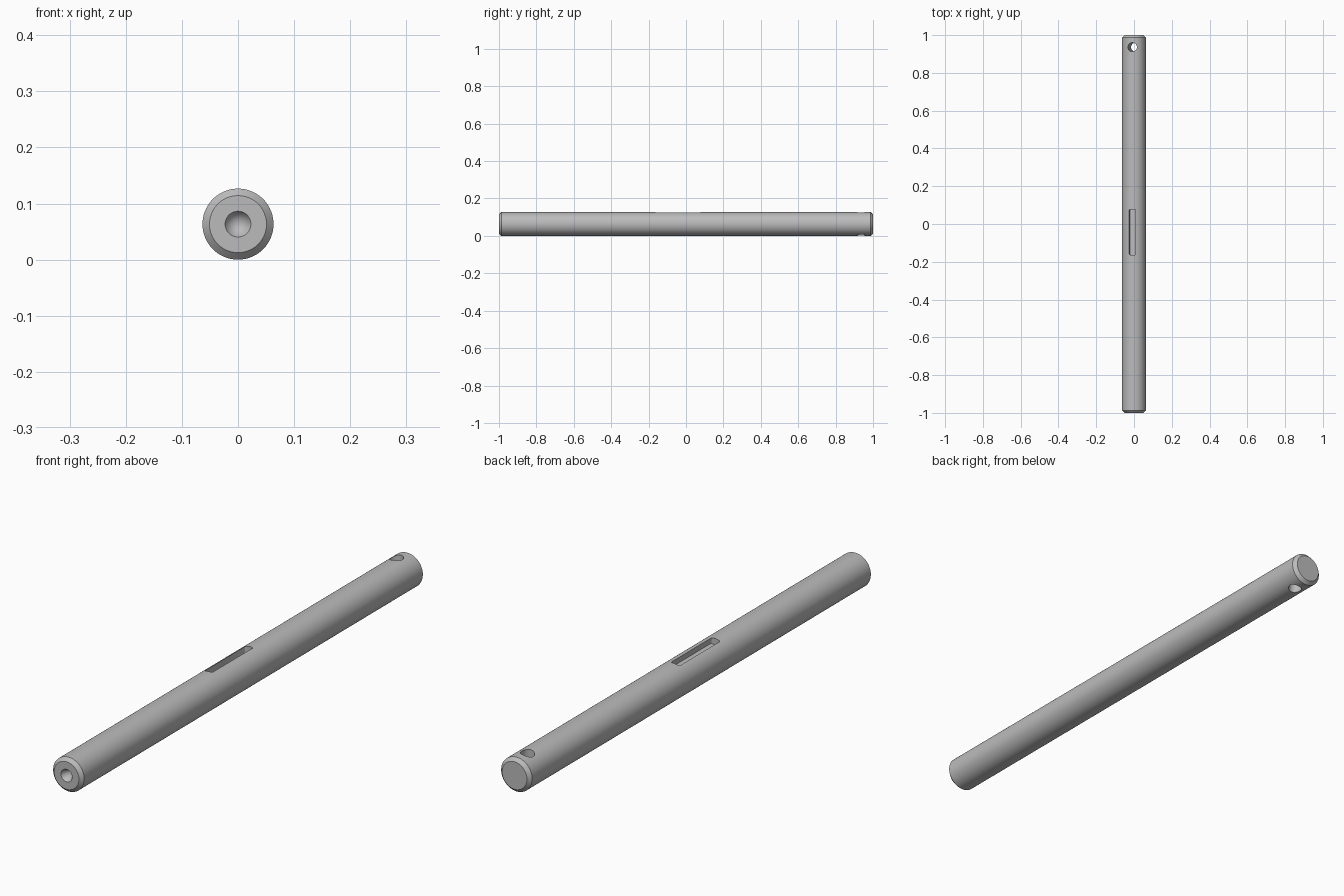
import bpy, bmesh, math
from mathutils import Matrix, Vector

if "Cube" in bpy.data.objects:
    bpy.data.objects.remove(bpy.data.objects["Cube"], do_unlink=True)

RADIUS, HALF, CHAMFER = 0.0633, 1.0, 0.0125
TILT = math.radians(-8)          # cross hole and keyway lean towards -x
AXIS = Vector((0, 0, RADIUS))

steel = bpy.data.materials.new("Steel grey")
steel.use_nodes = True
grey = (0.5, 0.5, 0.5, 1)
steel.diffuse_color = grey
steel.node_tree.nodes["Principled BSDF"].inputs["Base Color"].default_value = grey


def make_object(name, bm):
    bmesh.ops.recalc_face_normals(bm, faces=bm.faces)
    mesh = bpy.data.meshes.new(name)
    bm.to_mesh(mesh)
    bm.free()
    mesh.materials.append(steel)
    obj = bpy.data.objects.new(name, mesh)
    bpy.context.collection.objects.link(obj)
    return obj


def cut(target, cutter):
    mod = target.modifiers.new(cutter.name, 'BOOLEAN')
    mod.operation = 'DIFFERENCE'
    mod.solver = 'EXACT'
    mod.object = cutter
    bpy.context.view_layer.objects.active = target
    bpy.ops.object.modifier_apply(modifier=mod.name)
    bpy.data.objects.remove(cutter, do_unlink=True)


# Shaft: lathed profile with chamfered ends and a conical centre hole in front
profile = [(0, 0.04 - HALF), (0.023, -HALF), (RADIUS - CHAMFER, -HALF),
           (RADIUS, CHAMFER - HALF), (RADIUS, HALF - CHAMFER),
           (RADIUS - CHAMFER, HALF), (0, HALF)]
bm = bmesh.new()
verts = [bm.verts.new((r, y, 0)) for r, y in profile]
edges = [bm.edges.new(pair) for pair in zip(verts, verts[1:])]
bmesh.ops.spin(bm, geom=verts + edges, cent=(0, 0, 0), axis=(0, 1, 0),
               angle=math.tau, steps=96)
bmesh.ops.remove_doubles(bm, verts=bm.verts, dist=1e-5)
bmesh.ops.translate(bm, verts=bm.verts, vec=AXIS)
shaft = make_object("shaft", bm)

lean = Matrix.Translation(AXIS) @ Matrix.Rotation(TILT, 4, 'Y')

# Cross hole right through the back end
bm = bmesh.new()
bmesh.ops.create_cone(bm, cap_ends=True, segments=48, radius1=0.024,
                      radius2=0.024, depth=0.3,
                      matrix=lean @ Matrix.Translation((0, 0.936, 0)))
cut(shaft, make_object("cross_hole_cutter", bm))

# Keyway: shallow slot with slightly rounded corners
bm = bmesh.new()
bmesh.ops.create_cube(bm, size=1, matrix=Matrix.Diagonal((0.034, 0.24, 0.06, 1)))
upright = [e for e in bm.edges
           if abs(e.verts[0].co.z - e.verts[1].co.z) > 0.01]
bmesh.ops.bevel(bm, geom=upright, offset=0.005, segments=4, profile=0.5,
                affect='EDGES')
bm.transform(lean @ Matrix.Translation((0, -0.043, 0.069)))
cut(shaft, make_object("keyway_cutter", bm))

# Smooth round surfaces, crisp machined edges
bpy.ops.object.select_all(action='DESELECT')
shaft.select_set(True)
bpy.context.view_layer.objects.active = shaft
bpy.ops.object.shade_smooth_by_angle(angle=math.radians(30))
